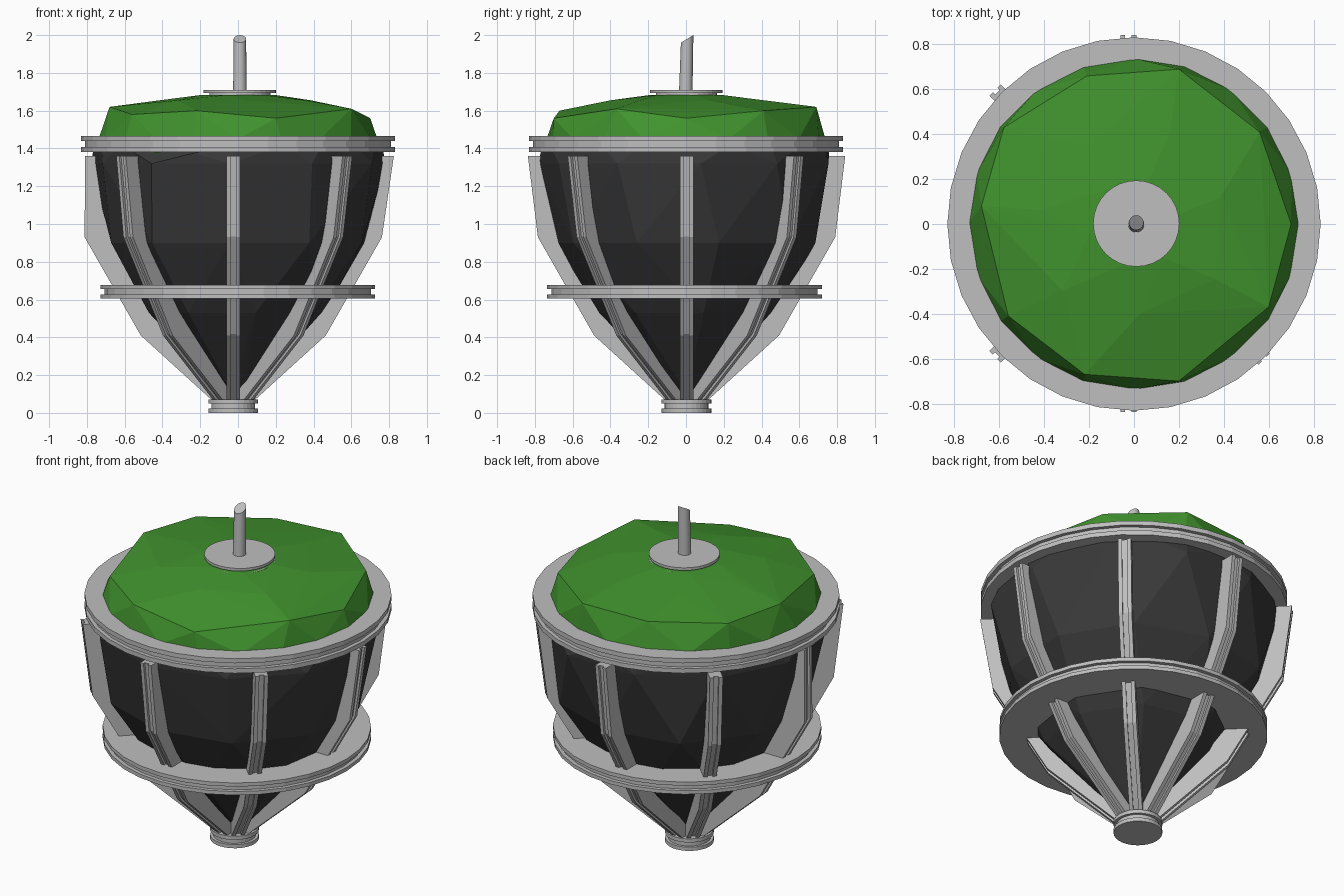
import bpy, bmesh, math
from math import sin, cos, radians, pi
from mathutils import Vector

if "Cube" in bpy.data.objects:
    bpy.data.objects.remove(bpy.data.objects["Cube"])


def material(name, rgb):
    m = bpy.data.materials.new(name)
    m.diffuse_color = (*rgb, 1)
    m.use_nodes = True
    m.node_tree.nodes["Principled BSDF"].inputs["Base Color"].default_value = m.diffuse_color
    return m


GREEN = material("leaf green", (0.052, 0.29, 0.027))
DARK = material("charcoal", (0.04, 0.04, 0.04))
GREY = material("light grey", (0.52, 0.52, 0.52))


def finish(name, bm, mat):
    bmesh.ops.recalc_face_normals(bm, faces=bm.faces)
    me = bpy.data.meshes.new(name)
    bm.to_mesh(me)
    bm.free()
    me.materials.append(mat)
    ob = bpy.data.objects.new(name, me)
    bpy.context.collection.objects.link(ob)
    return ob


def circle(n, r, z, phase=0.0, jitter=0.0):
    pts = []
    for i in range(n):
        a = 2 * pi * i / n + phase
        k = 1 + jitter * sin(i * 2.4 + z * 7)
        pts.append((r * k * cos(a), r * k * sin(a), z))
    return pts


def hull(name, pts, mat):
    bm = bmesh.new()
    for p in pts:
        bm.verts.new(p)
    res = bmesh.ops.convex_hull(bm, input=bm.verts)
    junk = set(res["geom_interior"]) | set(res["geom_unused"])
    bmesh.ops.delete(bm, geom=[g for g in junk if isinstance(g, bmesh.types.BMVert)],
                     context='VERTS')
    return finish(name, bm, mat)


def lathe(name, profile, n, centre, mat, closed):
    """Revolve (r, z) points; closed makes a ring, open makes a capped solid."""
    bm = bmesh.new()
    loops = [[bm.verts.new((centre[0] + x, centre[1] + y, z)) for x, y, z in circle(n, r, z)]
             for r, z in profile]
    pairs = list(zip(loops, loops[1:]))
    if closed:
        pairs.append((loops[-1], loops[0]))
    else:
        bm.faces.new(loops[0])
        bm.faces.new(loops[-1])
    for a, b in pairs:
        for i in range(n):
            j = (i + 1) % n
            bm.faces.new((a[i], a[j], b[j], b[i]))
    return finish(name, bm, mat)


def grooved(r, z0, z1, groove, flange):
    """Outer edge profile of a disc with two flanges and a groove between them."""
    return [(r, z0), (r, z0 + flange), (r - groove, z0 + flange),
            (r - groove, z1 - flange), (r, z1 - flange), (r, z1)]


# Green faceted top
ridge = [(.70, 0, 1.56), (.56, .41, 1.60), (.20, .69, 1.62), (-.21, .66, 1.61),
         (-.58, .43, 1.61), (-.68, .08, 1.62), (-.56, -.41, 1.58),
         (-.22, -.67, 1.60), (.20, -.70, 1.56), (.60, -.37, 1.61)]
hull("green_top", ridge + circle(20, .745, 1.30) + circle(20, .738, 1.45)
     + circle(7, .42, 1.655, .3, .05) + circle(6, .2, 1.683, .2), GREEN)

# Dark faceted shell, with a dip in its upper edge at the front left
shell = []
for x, y, z in circle(20, .76, 1.42):
    a = math.degrees(math.atan2(y, x))
    if abs(a + 108) < 2:
        shell.append((x, y, 1.375))
    elif abs(a + 126) < 2:
        shell.append((x, y, 1.33))
    else:
        shell.append((x, y, z))
shell += circle(11, .785, 1.32, .1, .015)
shell += circle(10, .70, .90, .25, .02)
shell += circle(8, .475, .53, .2, .02) + circle(6, .07, .11)
hull("dark_shell", shell, DARK)

# Hoops, foot and crown plate
lathe("upper_hoop", grooved(.832, 1.38, 1.467, .022, .027) + [(.66, 1.467), (.66, 1.38)],
      32, (0, 0), GREY, True)
lathe("lower_hoop", grooved(.727, .605, .678, .022, .022) + [(.42, .678), (.42, .605)],
      32, (-.002, -.008), GREY, True)
lathe("foot", grooved(.132, 0, .072, .016, .022), 28, (-.025, .003), GREY, False)
lathe("crown_plate", grooved(.192, 1.665, 1.71, .03, .016), 32, (.01, .002), GREY, False)


# Grooved ribs following the shell
def rib(index):
    ang = radians(45 * index)
    top = {4: .785, 7: .855, 0: .85}.get(index, .84)
    path = [(top, 1.36, .13), (.787, .93, .15), (.49, .41, .12), (.105, .06, .07)]
    radial = Vector((cos(ang), sin(ang), 0))
    side = Vector((-sin(ang), cos(ang), 0))
    centre = Vector((-.025, .003, 0))
    w, g, d = .036, .014, .014
    bm = bmesh.new()
    loops = []
    for k, (r, z, depth) in enumerate(path):
        # inward direction is tilted on the sloping lower part
        tilt = [0, .25, .6, .6][k]
        inward = -radial * cos(tilt) + Vector((0, 0, sin(tilt)))
        base = centre + radial * r + Vector((0, 0, z))
        section = [(-w, 0), (-g, 0), (-g, d), (g, d), (g, 0), (w, 0), (w, depth), (-w, depth)]
        loops.append([bm.verts.new(base + side * s + inward * t) for s, t in section])
    bm.faces.new(loops[0])
    bm.faces.new(loops[-1])
    for a, b in zip(loops, loops[1:]):
        for i in range(8):
            j = (i + 1) % 8
            bm.faces.new((a[i], a[j], b[j], b[i]))
    finish(f"rib_{index + 1}", bm, GREY)


for i in range(8):
    rib(i)

# Stem, slightly leaning, with a slanted cut at the tip
bm = bmesh.new()
low = [bm.verts.new((.01 + x, -.002 + y, 1.67)) for x, y, _ in circle(20, .036, 0)]
high = [bm.verts.new((.01 + x, .006 + y, 1.98 + y * .6)) for x, y, _ in circle(20, .033, 0)]
bm.faces.new(low)
bm.faces.new(high)
for i in range(20):
    j = (i + 1) % 20
    bm.faces.new((low[i], low[j], high[j], high[i]))
stem = finish("stem", bm, GREY)
bpy.context.view_layer.objects.active = stem
stem.select_set(True)
bpy.ops.object.shade_smooth_by_angle(angle=radians(35))
